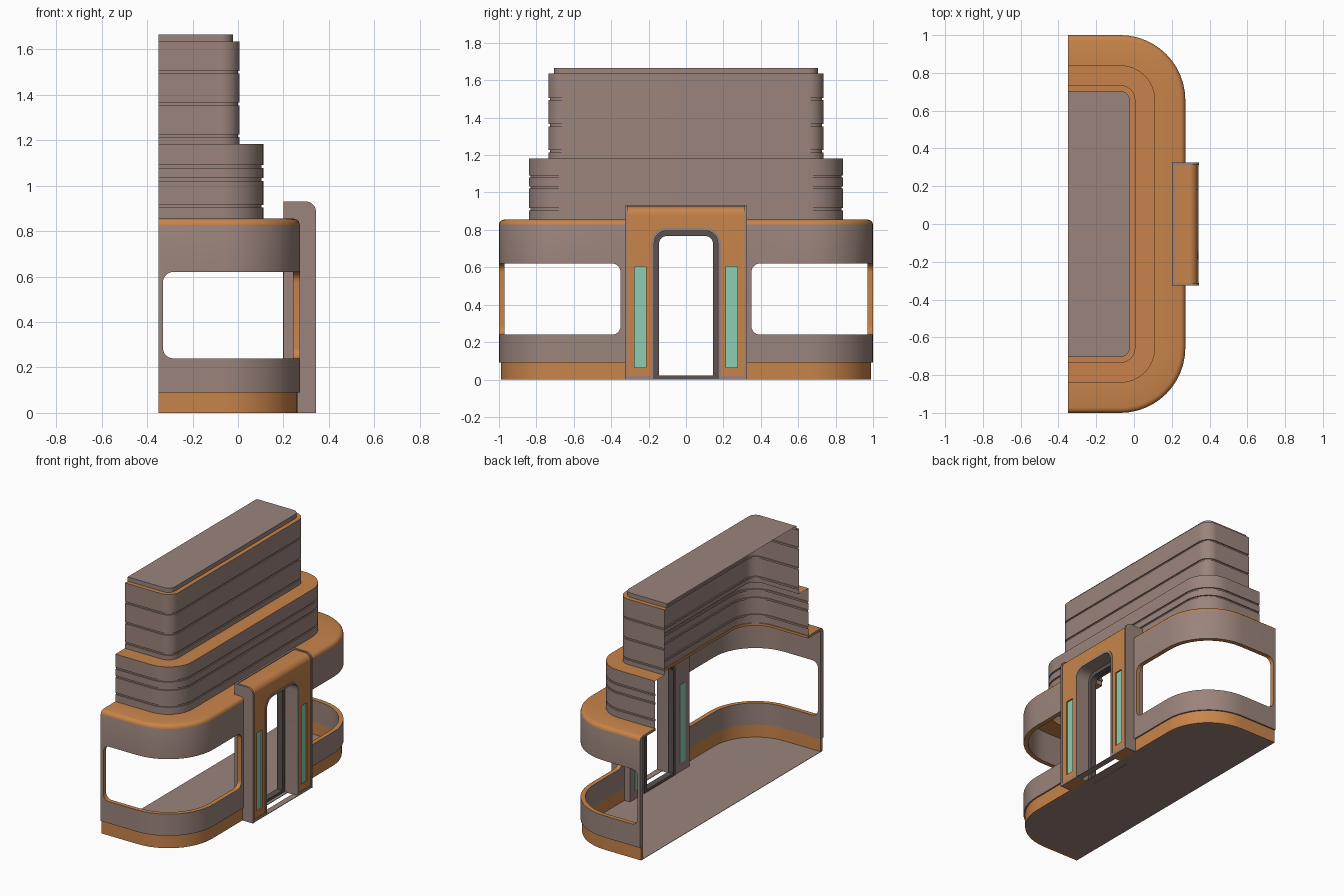
import bpy, bmesh, math

cube = bpy.data.objects.get("Cube")
if cube:
    bpy.data.objects.remove(cube, do_unlink=True)

# Palette, shared by every part
MAUVE, ORANGE, DARK, TEAL = range(4)
COLOURS = {"mauve_plaster": (0.328, 0.231, 0.202), "orange_trim": (0.578, 0.231, 0.069),
           "dark_frame": (0.107, 0.084, 0.08), "teal_glass": (0.263, 0.617, 0.456)}
palette = []
for label, rgb in COLOURS.items():
    mat = bpy.data.materials.new(label)
    mat.use_nodes = True
    mat.diffuse_color = (*rgb, 1)
    mat.node_tree.nodes["Principled BSDF"].inputs["Base Color"].default_value = (*rgb, 1)
    palette.append(mat)

BACK = -0.35


def finish(name, bm, recalc=True):
    if recalc:
        bmesh.ops.recalc_face_normals(bm, faces=bm.faces[:])
    mesh = bpy.data.meshes.new(name)
    bm.to_mesh(mesh)
    bm.free()
    for mat in palette:
        mesh.materials.append(mat)
    obj = bpy.data.objects.new(name, mesh)
    bpy.context.collection.objects.link(obj)
    return obj


def outline(d):
    """Open-backed plan with two rounded front corners, inset by d."""
    x, y, r = 0.272 - d, 1 - d, 0.345 - d
    half = [(BACK, -y)]
    for i in range(13):
        a = math.radians(-90 + 7.5 * i)
        half.append((x - r + r * math.cos(a), -y + r + r * math.sin(a)))
    return half + [(px, -py) for px, py in reversed(half)]


def sweep(name, profile, closed=False, cap=False):
    """Profile rows are (inset, height, colour of the strip above)."""
    bm = bmesh.new()
    rows = [[bm.verts.new((x, y, z)) for x, y in outline(d)] for d, z, _ in profile]
    count = len(rows)
    for j in range(count if closed else count - 1):
        low, high = rows[j], rows[(j + 1) % count]
        for i in range(len(low) - 1):
            f = bm.faces.new((low[i], low[i + 1], high[i + 1], high[i]))
            f.material_index = profile[j][2]
    if closed:
        for end in (0, -1):
            f = bm.faces.new([row[end] for row in rows])
            f.material_index = profile[0][2]
    if cap:
        bm.faces.new(rows[-1]).material_index = profile[-1][2]
    return finish(name, bm, recalc=closed)


def rounded(a0, a1, b0, b1, top, bottom=0):
    """Rectangle with rounded top and bottom corners."""
    pts = []
    corners = ((a1, b1, -1, -1, top, 0), (a0, b1, 1, -1, top, 90),
               (a0, b0, 1, 1, bottom, 180), (a1, b0, -1, 1, bottom, 270))
    for a, b, sa, sb, r, start in corners:
        for i in range(9 if r else 1):
            t = math.radians(start + i * 11.25)
            pts.append((a + sa * r + r * math.cos(t), b + sb * r + r * math.sin(t)))
    return pts


def place(axis, t, p):
    return (t, p[0], p[1]) if axis == "x" else (p[0], t, p[1])


def prism(name, pts, axis, lo, hi, colour):
    bm = bmesh.new()
    a, b = [[bm.verts.new(place(axis, t, p)) for p in pts] for t in (lo, hi)]
    bm.faces.new(a)
    bm.faces.new(b)
    for i in range(len(pts)):
        k = (i + 1) % len(pts)
        bm.faces.new((a[i], a[k], b[k], b[i]))
    for f in bm.faces:
        f.material_index = colour
    return finish(name, bm)


def ring(name, outer, inner, lo, hi, colour):
    bm = bmesh.new()
    loops = [[bm.verts.new(place("x", t, p)) for p in pts]
             for t, pts in ((lo, outer), (hi, outer), (hi, inner), (lo, inner))]
    for j in range(4):
        a, b = loops[j], loops[(j + 1) % 4]
        for i in range(len(a)):
            k = (i + 1) % len(a)
            bm.faces.new((a[i], a[k], b[k], b[i])).material_index = colour
    return finish(name, bm)


def cut(obj, cutters):
    for cutter in cutters:
        mod = obj.modifiers.new("cut", "BOOLEAN")
        mod.operation = "DIFFERENCE"
        mod.solver = "EXACT"
        mod.object = cutter
        cutter.hide_render = True
    with bpy.context.temp_override(object=obj, active_object=obj):
        for mod in list(obj.modifiers):
            bpy.ops.object.modifier_apply(modifier=mod.name)


# Floor and base band
floor = prism("floor", [(0, 0), (1, 0), (1, 1)], "x", 0, 1, MAUVE)
bpy.data.objects.remove(floor, do_unlink=True)
sweep("floor", [(0.012, 0.001, MAUVE), (0.012, 0.004, MAUVE)], cap=True)
sweep("floor_underside", [(0.012, 0.004, MAUVE), (0.012, 0.0, MAUVE)], cap=True)
base = sweep("base_band", [(0.03, 0, ORANGE), (0.01, 0, ORANGE), (0.01, 0.09, ORANGE),
                           (0.03, 0.09, ORANGE)], closed=True)

# Ground storey wall with its rounded ledge
wall = sweep("ground_wall", [(0.03, 0.09, MAUVE), (0, 0.09, MAUVE), (0, 0.828, ORANGE),
                             (0.004, 0.842, ORANGE), (0.013, 0.851, ORANGE),
                             (0.027, 0.855, ORANGE), (0.165, 0.855, ORANGE),
                             (0.165, 0.838, ORANGE), (0.03, 0.838, MAUVE)], closed=True)

# Upper tiers: grooved walls, orange ledges and a roof slab
tiers = []
for inset, low, high, grooves in ((0.16, 0.855, 1.183, (0.91, 1.027, 1.085)),
                                  (0.265, 1.183, 1.635, (1.22, 1.36, 1.5))):
    tiers.append((inset, low, MAUVE))
    for g in grooves:
        tiers += [(inset, g - 0.006, MAUVE), (inset + 0.008, g - 0.006, MAUVE),
                  (inset + 0.008, g + 0.006, MAUVE), (inset, g + 0.006, MAUVE)]
    tiers.append((inset, high, ORANGE))
tiers += [(0.295, 1.635, MAUVE), (0.295, 1.665, MAUVE)]
sweep("upper_tiers", tiers, cap=True)

# Wrap-around corner windows
cutters = []
for side in (-1, 1):
    a, b = sorted((side * 0.35, side * 1.3))
    cutters.append(prism("window_cutter", rounded(a, b, 0.24, 0.62, 0.045, 0.045),
                         "x", 0, 0.5, ORANGE))
    a, b = sorted((side * 0.85, side * 1.2))
    cutters.append(prism("window_cutter", rounded(-0.33, 0.2, 0.24, 0.62, 0.045, 0.045),
                         "y", a, b, ORANGE))
door = prism("door_cutter", rounded(-0.17, 0.17, -0.1, 0.795, 0.065), "x", 0.1, 0.5, MAUVE)
cut(wall, cutters + [door])
cut(base, [door])


def portal_shape(x0, x1, top):
    r = 0.045
    arc = [(x1 - r + r * math.cos(math.radians(t)), top - r + r * math.sin(math.radians(t)))
           for t in range(0, 91, 10)]
    return [(x0, 0), (x1, 0)] + arc + [(x0, top)]


# Entrance portal: orange core, mauve cheeks, back plate and sills
core = prism("portal_core", portal_shape(0.212, 0.337, 0.925), "y", -0.313, 0.313, ORANGE)
plate = prism("portal_back", rounded(-0.324, 0.324, 0, 0.93, 0), "x", 0.2, 0.214, MAUVE)
slots = []
for side in (-1, 1):
    a, b = sorted((side * 0.312, side * 0.326))
    prism("portal_cheek", portal_shape(0.2, 0.343, 0.931), "y", a, b, MAUVE)
    a, b = sorted((side * 0.175, side * 0.313))
    prism("portal_sill", rounded(a, b, 0, 0.02, 0), "x", 0.33, 0.341, MAUVE)
    a, b = sorted((side * 0.215, side * 0.275))
    slot = rounded(a, b, 0.065, 0.605, 0)
    slots.append(prism("pane_cutter", slot, "x", 0.326, 0.4, ORANGE))
    prism("side_pane", slot, "x", 0.197, 0.328, TEAL)
cut(core, [door] + slots)
cut(plate, [door])

# Door surround and recessed frame
ring("door_rim", rounded(-0.186, 0.186, 0, 0.811, 0.08),
     rounded(-0.17, 0.17, 0.004, 0.795, 0.065), 0.3, 0.341, MAUVE)
ring("door_frame", rounded(-0.171, 0.171, 0, 0.796, 0.066),
     rounded(-0.145, 0.145, 0.022, 0.768, 0.045), 0.197, 0.24, DARK)

for cutter in cutters + slots + [door]:
    bpy.data.objects.remove(cutter, do_unlink=True)

# Smooth the curves, keep the edges sharp
bpy.ops.object.select_all(action="DESELECT")
for obj in bpy.context.scene.objects:
    if obj.type == "MESH":
        obj.select_set(True)
        bpy.context.view_layer.objects.active = obj
bpy.ops.object.shade_smooth_by_angle()
